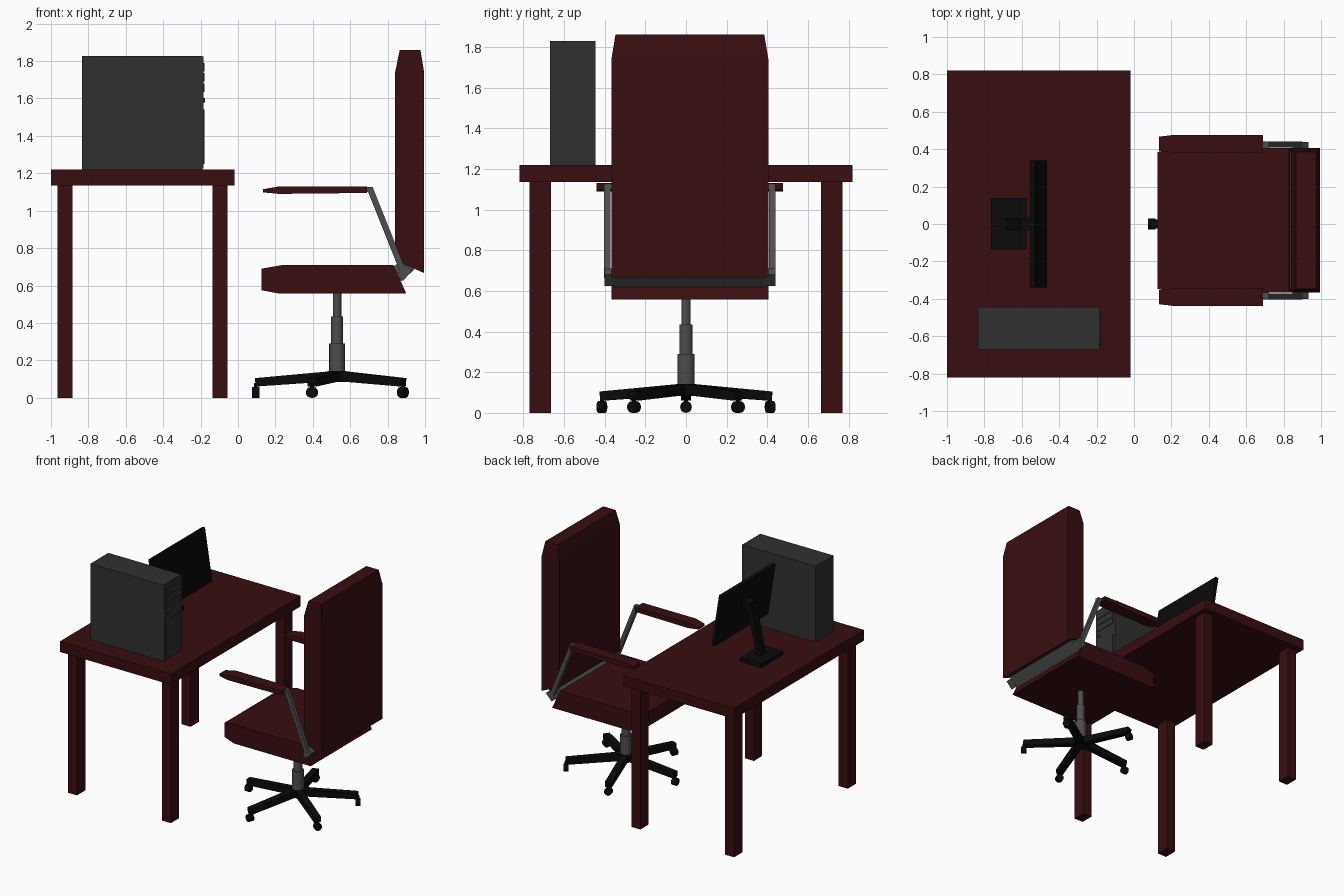
import bpy, bmesh
from math import pi, sin, cos, radians
from mathutils import Matrix, Vector

if "Cube" in bpy.data.objects:
    bpy.data.objects.remove(bpy.data.objects["Cube"])


def material(name, rgb):
    m = bpy.data.materials.new(name)
    m.diffuse_color = (*rgb, 1)
    m.use_nodes = True
    m.node_tree.nodes["Principled BSDF"].inputs["Base Color"].default_value = m.diffuse_color
    return m


RED = material("dark_red", (0.04, 0.004, 0.005))
CASE = material("case_grey", (0.03, 0.03, 0.03))
METAL = material("metal_grey", (0.075, 0.075, 0.075))
BLACK = material("black", (0.003, 0.003, 0.003))


def finish(name, bm, mat):
    bmesh.ops.recalc_face_normals(bm, faces=bm.faces)
    me = bpy.data.meshes.new(name)
    bm.to_mesh(me)
    bm.free()
    me.materials.append(mat)
    ob = bpy.data.objects.new(name, me)
    bpy.context.collection.objects.link(ob)
    return ob


def prism(name, profile, y0, y1, mat, pinch=(), inset=0.02):
    """Side profile in x,z swept along y; points listed in pinch are narrowed."""
    bm = bmesh.new()
    sides = []
    for y, s in ((y0, 1), (y1, -1)):
        sides.append([bm.verts.new((x, y + (s * inset if i in pinch else 0), z))
                      for i, (x, z) in enumerate(profile)])
    bm.faces.new(sides[0])
    bm.faces.new(sides[1][::-1])
    n = len(profile)
    for i in range(n):
        j = (i + 1) % n
        bm.faces.new((sides[0][i], sides[1][i], sides[1][j], sides[0][j]))
    return finish(name, bm, mat)


def box(name, x, y, z, mat):
    return prism(name, [(x[0], z[0]), (x[1], z[0]), (x[1], z[1]), (x[0], z[1])], *y, mat)


def bar(name, a, b, width, y0, y1, mat):
    """Straight flat bar between two x,z points."""
    a, b = Vector(a), Vector(b)
    d = (b - a).normalized() * width / 2
    p = Vector((-d.y, d.x))
    return prism(name, [a + p, a - p, b - p, b + p], y0, y1, mat)


def cylinder(name, r, depth, matrix, mat, sides=16):
    bm = bmesh.new()
    bmesh.ops.create_cone(bm, cap_ends=True, segments=sides, radius1=r, radius2=r,
                          depth=depth, matrix=matrix)
    ob = finish(name, bm, mat)
    for f in ob.data.polygons:
        f.use_smooth = len(f.vertices) == 4
    ob.data.set_sharp_from_angle(angle=radians(40))
    return ob


# Desk
box("desk_top", (-1, -0.02), (-0.82, 0.82), (1.135, 1.22), RED)
for lx in ("back", "front"):
    x = (-0.965, -0.885) if lx == "back" else (-0.135, -0.055)
    box(f"desk_{lx}_leg_right", x, (-0.77, -0.665), (0, 1.135), RED)
    box(f"desk_{lx}_leg_left", x, (0.665, 0.77), (0, 1.135), RED)

# Computer tower with drive bays, vent panel and button on its front
box("tower_case", (-0.835, -0.19), (-0.67, -0.445), (1.22, 1.828), CASE)
box("tower_front", (-0.19, -0.184), (-0.668, -0.447), (1.225, 1.825), CASE)
for i in range(3):
    z = 1.745 - i * 0.055
    box(f"drive_bay_{i}", (-0.184, -0.179), (-0.645, -0.47), (z, z + 0.045), CASE)
box("tower_lower_panel", (-0.184, -0.18), (-0.645, -0.47), (1.25, 1.54), CASE)
cylinder("power_button", 0.012, 0.008,
         Matrix.Translation((-0.181, -0.635, 1.59)) @ Matrix.Rotation(pi / 2, 4, 'Y'), CASE, 12)

# Monitor, tilted back
prism("monitor_screen", [(-0.49, 1.395), (-0.465, 1.40), (-0.53, 1.815), (-0.555, 1.81)],
      -0.34, 0.34, BLACK)
bar("monitor_mount", (-0.585, 1.61), (-0.515, 1.62), 0.07, -0.035, 0.035, BLACK)
bar("monitor_neck", (-0.665, 1.24), (-0.58, 1.64), 0.04, -0.033, 0.033, BLACK)
box("monitor_base", (-0.765, -0.575), (-0.135, 0.14), (1.22, 1.25), BLACK)

# Chair cushions
prism("seat", [(0.125, 0.575), (0.22, 0.557), (0.90, 0.557), (0.83, 0.71), (0.24, 0.71),
               (0.125, 0.69)], -0.367, 0.405, RED, pinch=(0, 5))
prism("backrest", [(0.84, 0.735), (0.995, 0.667), (0.995, 1.74), (0.975, 1.86),
                   (0.865, 1.86), (0.84, 1.74)], -0.367, 0.405, RED, pinch=(3, 4))
prism("seat_hinge", [(0.872, 0.62), (0.945, 0.688), (0.86, 0.727), (0.832, 0.70)],
      -0.35, 0.388, METAL)

# Armrests and their struts, one pair mirrored about the chair's middle
MID = 0.019
for side, s in (("right", -1), ("left", 1)):
    def span(a, b):
        return sorted((MID + s * a, MID + s * b))
    prism(f"armrest_{side}", [(0.135, 1.098), (0.22, 1.09), (0.69, 1.095), (0.69, 1.13),
                              (0.22, 1.13), (0.135, 1.115)], *span(0.362, 0.458), RED,
          pinch=(0, 5), inset=0.01)
    bar(f"arm_strut_{side}", (0.705, 1.12), (0.885, 0.67), 0.032, *span(0.39, 0.422), METAL)
    bar(f"arm_top_joint_{side}", (0.685, 1.113), (0.722, 1.113), 0.028,
        *span(0.385, 0.42), METAL)
    bar(f"arm_lower_joint_{side}", (0.865, 0.64), (0.915, 0.695), 0.045,
        *span(0.36, 0.42), METAL)

# Telescopic gas column
CX = 0.53
for i, (r, z0, z1) in enumerate(((0.043, 0.13, 0.29), (0.032, 0.29, 0.435), (0.023, 0.435, 0.56))):
    cylinder(f"column_{i}", r, z1 - z0, Matrix.Translation((CX, 0, (z0 + z1) / 2)), METAL)

# Five-star base with casters
cylinder("base_hub", 0.05, 0.06, Matrix.Translation((CX, 0, 0.113)), BLACK)
for i in range(5):
    a = pi + i * 2 * pi / 5
    turn = Matrix.Translation((CX, 0, 0)) @ Matrix.Rotation(a, 4, 'Z')
    leg = prism(f"base_leg_{i}", [(0, 0.09), (0.435, 0.06), (0.44, 0.105), (0, 0.145)],
                -0.025, 0.025, BLACK)
    leg.data.transform(turn)
    place = turn @ Matrix.Translation((0.435, 0, 0))
    cylinder(f"caster_stem_{i}", 0.01, 0.05, place @ Matrix.Translation((0, 0, 0.055)), BLACK, 8)
    cylinder(f"caster_wheel_{i}", 0.029, 0.038,
             place @ Matrix.Translation((0, 0, 0.029)) @ Matrix.Rotation(pi / 2, 4, 'Y'), BLACK, 12)
